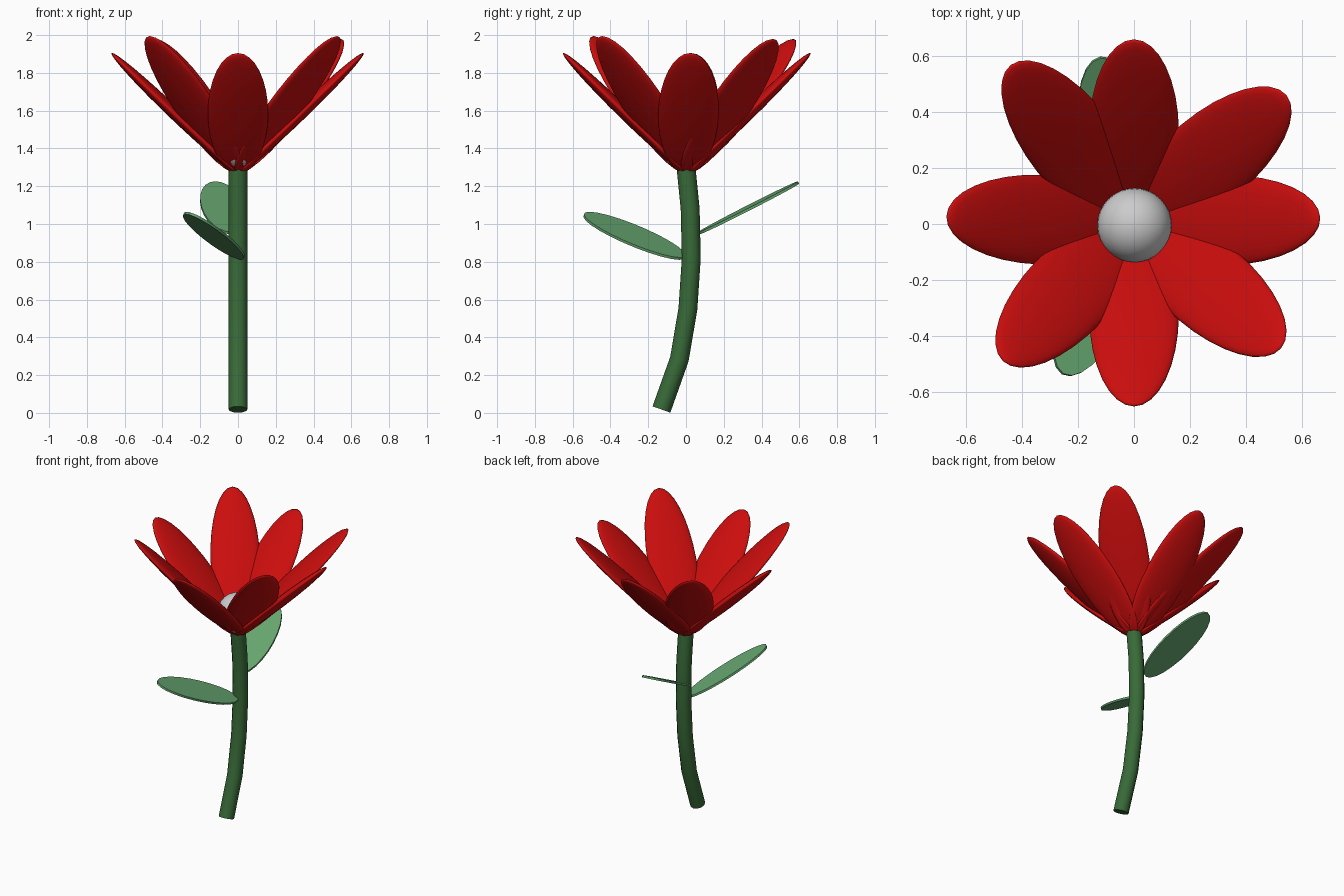
import bpy, bmesh, math
from mathutils import Vector, Matrix

if "Cube" in bpy.data.objects:
    bpy.data.objects.remove(bpy.data.objects["Cube"])


def material(name, rgb):
    m = bpy.data.materials.new(name)
    m.diffuse_color = (*rgb, 1)
    m.use_nodes = True
    m.node_tree.nodes["Principled BSDF"].inputs["Base Color"].default_value = m.diffuse_color
    return m


RED = material("petal_red", (0.6, 0.004, 0.004))
LEAF = material("leaf_green", (0.133, 0.38, 0.16))
STEM = material("stem_green", (0.04, 0.145, 0.04))


def frame(base, tip, roll=0.0):
    """Matrix at the midpoint: X from base to tip, Y sideways, Z the upper face."""
    base, tip = Vector(base), Vector(tip)
    x = (tip - base).normalized()
    y = Vector((0, 0, 1)).cross(x).normalized()
    m = Matrix((x, y, x.cross(y))).transposed().to_4x4()
    return Matrix.Translation((base + tip) / 2) @ m @ Matrix.Rotation(roll, 4, 'X'), (tip - base).length / 2


def add_object(name, bm, mat=None):
    for f in bm.faces:
        f.smooth = True
    bmesh.ops.recalc_face_normals(bm, faces=bm.faces)
    mesh = bpy.data.meshes.new(name)
    bm.to_mesh(mesh)
    bm.free()
    obj = bpy.data.objects.new(name, mesh)
    bpy.context.collection.objects.link(obj)
    if mat:
        mesh.materials.append(mat)
    return obj


def ellipsoid(name, matrix, size, mat=None):
    bm = bmesh.new()
    bmesh.ops.create_uvsphere(bm, u_segments=32, v_segments=16, radius=1,
                              matrix=matrix @ Matrix.Diagonal((*size, 1)))
    return add_object(name, bm, mat)


def leaf(name, base, tip, width, roll):
    m, half = frame(base, tip, roll)
    bm = bmesh.new()
    bmesh.ops.create_cone(bm, cap_ends=True, segments=24, radius1=1, radius2=1, depth=1,
                          matrix=m @ Matrix.Diagonal((half, width, 0.014, 1)))
    obj = add_object(name, bm, LEAF)
    bpy.context.view_layer.objects.active = obj
    obj.select_set(True)
    bpy.ops.object.shade_smooth_by_angle(angle=math.radians(30))
    obj.select_set(False)


# Petals: heading in degrees, tip radius, tip height
petals = [(1.5, 0.665, 1.905), (40, 0.71, 1.98), (90, 0.655, 1.905), (128, 0.715, 1.98),
          (178, 0.67, 1.905), (226.5, 0.68, 1.995), (270, 0.655, 1.905), (319.5, 0.69, 1.995)]
for i, (deg, r, z) in enumerate(petals):
    a = math.radians(deg)
    d = Vector((math.cos(a), math.sin(a), 0))
    m, half = frame(d * 0.0 + Vector((0, 0.004, 1.265)), d * r + Vector((0, 0.004, z)))
    ellipsoid(f"petal_{i + 1}", m, (half, 0.16, 0.033), RED)

# Flower centre
ellipsoid("flower_centre", Matrix.Translation((0.002, -0.005, 1.423)), (0.133,) * 3)

# Curved stem
curve = bpy.data.curves.new("stem", 'CURVE')
curve.dimensions = '3D'
curve.bevel_depth = 0.05
curve.bevel_resolution = 4
curve.use_fill_caps = True
path = [(-0.13, 0.018), (-0.035, 0.285), (0.01, 0.55), (0.028, 0.82), (0.022, 1.08), (0, 1.3)]
spline = curve.splines.new('POLY')
spline.points.add(len(path) - 1)
for p, (y, z) in zip(spline.points, path):
    p.co = (0, y, z, 1)
spline.use_smooth = True
stem = bpy.data.objects.new("stem", curve)
bpy.context.collection.objects.link(stem)
curve.materials.append(STEM)
stem.select_set(True)
bpy.context.view_layer.objects.active = stem
bpy.ops.object.convert(target='MESH')
bpy.ops.object.shade_smooth_by_angle(angle=math.radians(40))
stem.select_set(False)

# Leaves
leaf("front_leaf", (0.0, -0.01, 0.82), (-0.255, -0.535, 1.055), 0.12, math.radians(-15))
leaf("back_leaf", (-0.04, 0.07, 0.952), (-0.12, 0.595, 1.22), 0.115, math.radians(0))
